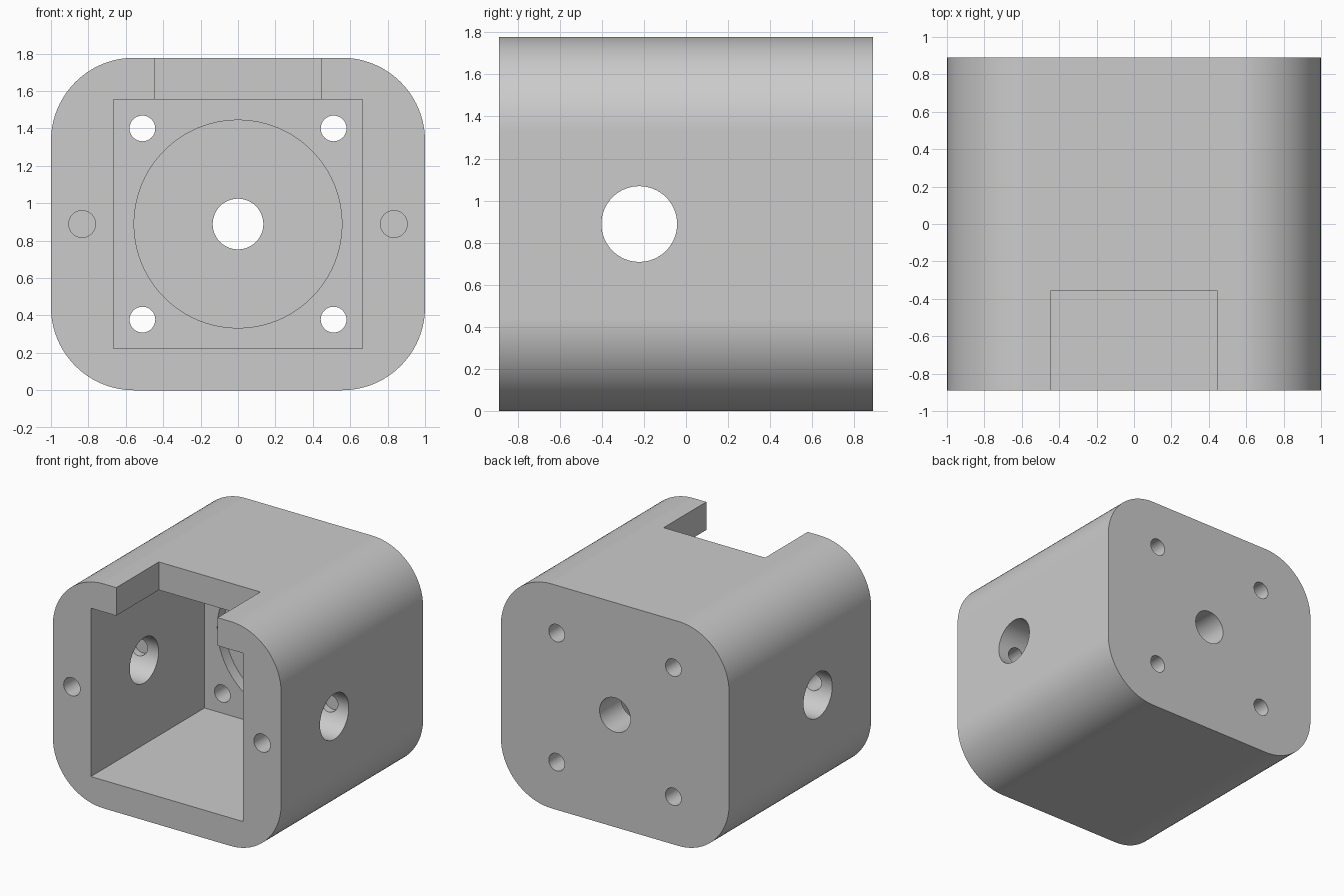
import bpy
import bmesh
from math import cos, sin, pi, radians
from mathutils import Matrix, Vector

default = bpy.data.objects.get("Cube")
if default:
    bpy.data.objects.remove(default, do_unlink=True)

U = 2 / 45            # one design unit (body is 45 wide, 40 deep, 40 high)
MID = 20 * U          # height of the centre axis
FRONT, BACK = -20 * U, 20 * U

grey = bpy.data.materials.new("plain grey")
grey.use_nodes = True
colour = (0.6, 0.6, 0.6, 1)
grey.diffuse_color = colour
grey.node_tree.nodes["Principled BSDF"].inputs["Base Color"].default_value = colour


def make_object(name, bm):
    bmesh.ops.recalc_face_normals(bm, faces=bm.faces)
    mesh = bpy.data.meshes.new(name)
    bm.to_mesh(mesh)
    bm.free()
    mesh.materials.append(grey)
    obj = bpy.data.objects.new(name, mesh)
    bpy.context.collection.objects.link(obj)
    return obj


def box(name, low, high):
    low, high = Vector(low), Vector(high)
    bm = bmesh.new()
    bmesh.ops.create_cube(bm, size=1, matrix=Matrix.Translation((low + high) / 2)
                          @ Matrix.Diagonal((high - low).to_4d()))
    return make_object(name, bm)


def cylinder(name, radius, start, end, segments=48):
    start, end = Vector(start), Vector(end)
    axis = end - start
    turn = axis.to_track_quat("Z", "Y").to_matrix().to_4x4()
    bm = bmesh.new()
    bmesh.ops.create_cone(bm, cap_ends=True, segments=segments, radius1=radius,
                          radius2=radius, depth=axis.length,
                          matrix=Matrix.Translation((start + end) / 2) @ turn)
    return make_object(name, bm)


def rounded_block(name, half_x, half_z, radius, steps=24):
    bm = bmesh.new()
    verts = []
    for corner, (sx, sz) in enumerate([(1, 1), (-1, 1), (-1, -1), (1, -1)]):
        for i in range(steps + 1):
            a = (corner + i / steps) * pi / 2
            verts.append(bm.verts.new((sx * (half_x - radius) + radius * cos(a), FRONT,
                                       MID + sz * (half_z - radius) + radius * sin(a))))
    face = bm.faces.new(verts)
    extruded = bmesh.ops.extrude_face_region(bm, geom=[face], use_keep_orig=True)["geom"]
    moved = [v for v in extruded if isinstance(v, bmesh.types.BMVert)]
    bmesh.ops.translate(bm, verts=moved, vec=(0, BACK - FRONT, 0))
    return make_object(name, bm)


body = rounded_block("motor_housing", 1, MID, 10 * U)

# Square motor pocket, cable notch and round recess in the rear wall
pocket_end = FRONT + 32 * U
cutters = [
    box("pocket_cutter", (-15 * U, FRONT - 0.2, 5 * U), (15 * U, pocket_end, 35 * U)),
    box("notch_cutter", (-10 * U, FRONT - 0.2, 30 * U), (10 * U, FRONT + 12 * U, 45 * U)),
    cylinder("recess_cutter", 12.5 * U, (0, pocket_end - 0.2, MID),
             (0, pocket_end + 2 * U, MID), 96),
    cylinder("shaft_cutter", 3.05 * U, (0, 0, MID), (0, BACK + 0.2, MID)),
    # Cross hole through both side walls
    cylinder("side_cutter", 4.05 * U, (-1.2, -5 * U, MID), (1.2, -5 * U, MID), 64),
]

# Four mounting holes in the rear wall, two blind screw holes in the front rim
for sx in (-1, 1):
    x = sx * 18.75 * U
    cutters.append(cylinder("rim_screw_cutter", 1.62 * U,
                            (x, FRONT - 0.2, MID), (x, 0, MID), 32))
    for sz in (-1, 1):
        x, z = sx * 11.5 * U, MID + sz * 11.5 * U
        cutters.append(cylinder("mount_cutter", 1.55 * U, (x, 0, z), (x, BACK + 0.2, z), 32))

bpy.context.view_layer.objects.active = body
for cutter in cutters:
    cut = body.modifiers.new(cutter.name, "BOOLEAN")
    cut.operation = "DIFFERENCE"
    cut.solver = "EXACT"
    cut.object = cutter
    bpy.ops.object.modifier_apply(modifier=cut.name)
    bpy.data.objects.remove(cutter, do_unlink=True)

# Smooth curved walls, crisp rims
bpy.ops.object.select_all(action="DESELECT")
body.select_set(True)
bpy.ops.object.shade_smooth_by_angle(angle=radians(30))
body.modifiers.new("even_shading", "WEIGHTED_NORMAL").keep_sharp = True
